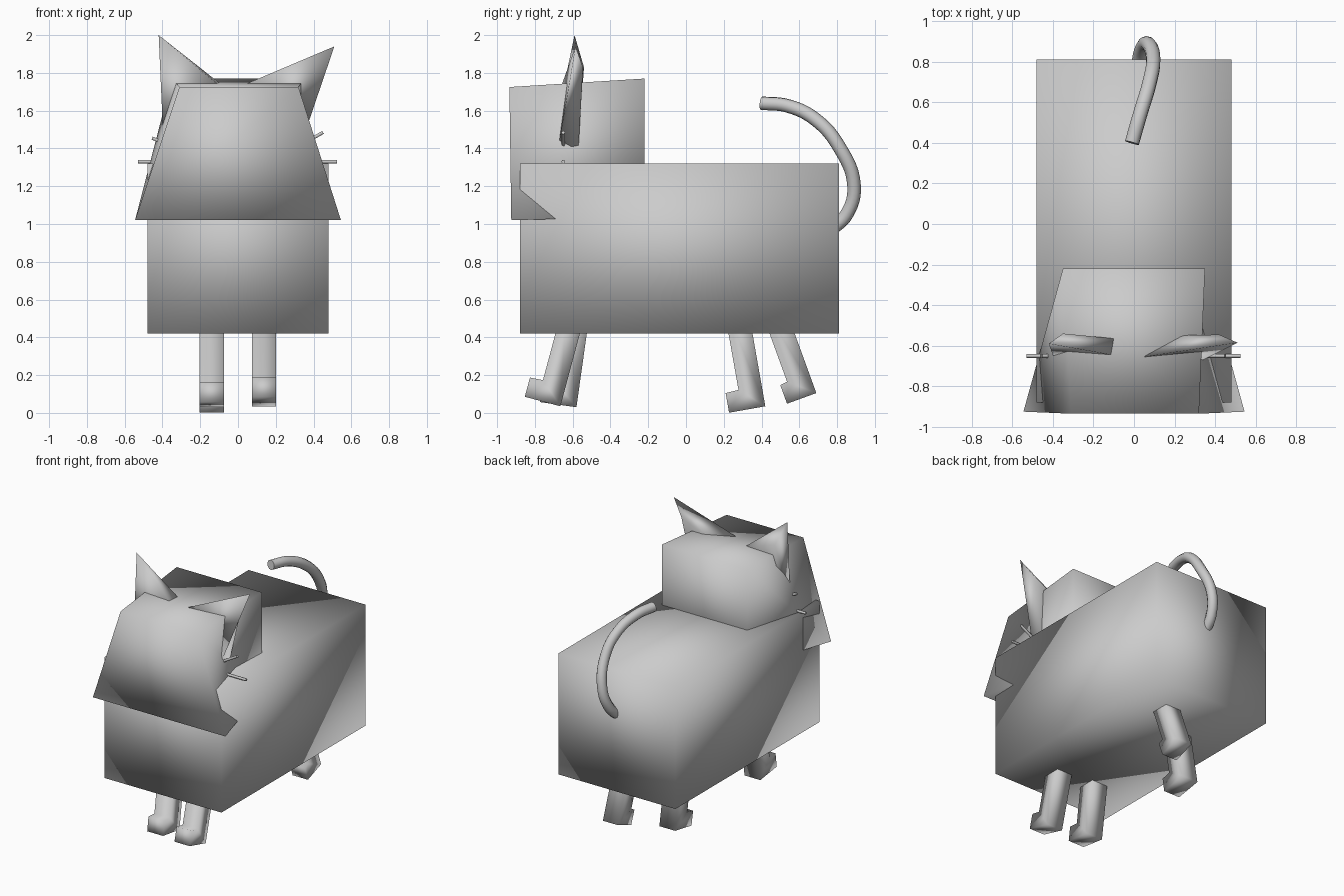
import bpy, bmesh, math
from mathutils import Vector

if "Cube" in bpy.data.objects:
    bpy.data.objects.remove(bpy.data.objects["Cube"])


def make(name, verts, faces):
    """Smooth-shaded mesh from a few points and faces."""
    me = bpy.data.meshes.new(name)
    me.from_pydata([Vector(v) for v in verts], [], faces)
    bm = bmesh.new()
    bm.from_mesh(me)
    bmesh.ops.recalc_face_normals(bm, faces=bm.faces)
    for f in bm.faces:
        f.smooth = True
    bm.to_mesh(me)
    bm.free()
    ob = bpy.data.objects.new(name, me)
    bpy.context.collection.objects.link(ob)
    return ob


def loft(name, ring_a, ring_b, extra_sides=None):
    """Close two matching rings into a solid; extra_sides replaces a side quad."""
    n = len(ring_a)
    extra_sides = extra_sides or {}
    faces = [tuple(range(n)), tuple(range(n, 2 * n))]
    for i in range(n):
        j = (i + 1) % n
        faces += extra_sides.get(i, [(i, j, n + j, n + i)])
    return make(name, ring_a + ring_b, faces)


def tube(name, points, radius, resolution=3):
    """Round tube along a smooth path."""
    cu = bpy.data.curves.new(name, 'CURVE')
    cu.dimensions = '3D'
    cu.bevel_depth = radius
    cu.bevel_resolution = resolution
    cu.use_fill_caps = True
    sp = cu.splines.new('BEZIER')
    sp.bezier_points.add(len(points) - 1)
    for bp, p in zip(sp.bezier_points, points):
        bp.co = p
        bp.handle_left_type = bp.handle_right_type = 'AUTO'
    sp.resolution_u = 6
    ob = bpy.data.objects.new(name, cu)
    bpy.context.collection.objects.link(ob)
    bpy.ops.object.select_all(action='DESELECT')
    ob.select_set(True)
    bpy.context.view_layer.objects.active = ob
    bpy.ops.object.convert(target='MESH')
    return ob


# body: plain block
def rect(y, x, z0, z1):
    return [(-x, y, z0), (x, y, z0), (x, y, z1), (-x, y, z1)]

loft("body", rect(-0.88, 0.48, 0.42, 1.32), rect(0.81, 0.48, 0.42, 1.32))

# head: flared face, narrower back, each warped cheek split along one diagonal
face = [(-0.545, -0.925, 1.02), (0.545, -0.925, 1.02),
        (0.32, -0.935, 1.725), (-0.31, -0.935, 1.725)]
loft("head", face, rect(-0.22, 0.35, 1.04, 1.77),
     {1: [(1, 2, 5), (2, 6, 5)], 3: [(3, 0, 7), (0, 4, 7)]})

# ears: bevelled triangular wedges
loft("left_ear",
     [(-0.42, -0.59, 2.0), (-0.11, -0.645, 1.74), (-0.395, -0.66, 1.44)],
     [(-0.35, -0.54, 1.83), (-0.09, -0.565, 1.74), (-0.37, -0.57, 1.39)])
loft("right_ear",
     [(0.51, -0.585, 1.94), (0.05, -0.655, 1.745), (0.34, -0.67, 1.44)],
     [(0.42, -0.545, 1.83), (0.19, -0.55, 1.72), (0.33, -0.57, 1.39)])

# whiskers
for side, s, reach in (("left", -1, 0.53), ("right", 1, 0.525)):
    tube(side + "_lower_whisker", [(s * 0.25, -0.65, 1.33), (s * reach, -0.65, 1.33)], 0.01, 1)
    tube(side + "_upper_whisker", [(s * 0.25, -0.65, 1.37), (s * (reach - 0.075), -0.65,
                                   1.485 if s > 0 else 1.455)], 0.01, 1)

# tail
tube("tail", [(0.02, 0.77, 0.97), (0.035, 0.85, 1.05), (0.065, 0.89, 1.2),
              (0.095, 0.81, 1.41), (0.075, 0.69, 1.55),
              (0.03, 0.54, 1.625), (-0.01, 0.40, 1.64)], 0.036)


# legs: L-shaped profile leaning about the heel
def leg(name, x0, x1, heel, tilt, foot):
    a = math.radians(tilt)
    profile = [(0, 0), (-foot, 0), (-foot, 0.105), (-0.125, 0.11), (-0.125, 0.6), (0, 0.6)]
    pts = [(heel[0] + u * math.cos(a) + v * math.sin(a),
            heel[1] - u * math.sin(a) + v * math.cos(a)) for u, v in profile]
    loft(name, [(x0, y, z) for y, z in pts], [(x1, y, z) for y, z in pts])

leg("front_right_leg", 0.075, 0.2, (-0.665, 0.035), 15, 0.195)
leg("front_left_leg", -0.205, -0.075, (-0.58, 0.03), 8, 0.195)
leg("back_right_leg", 0.075, 0.2, (0.69, 0.105), -20, 0.165)
leg("back_left_leg", -0.205, -0.075, (0.42, 0.035), -10, 0.195)
